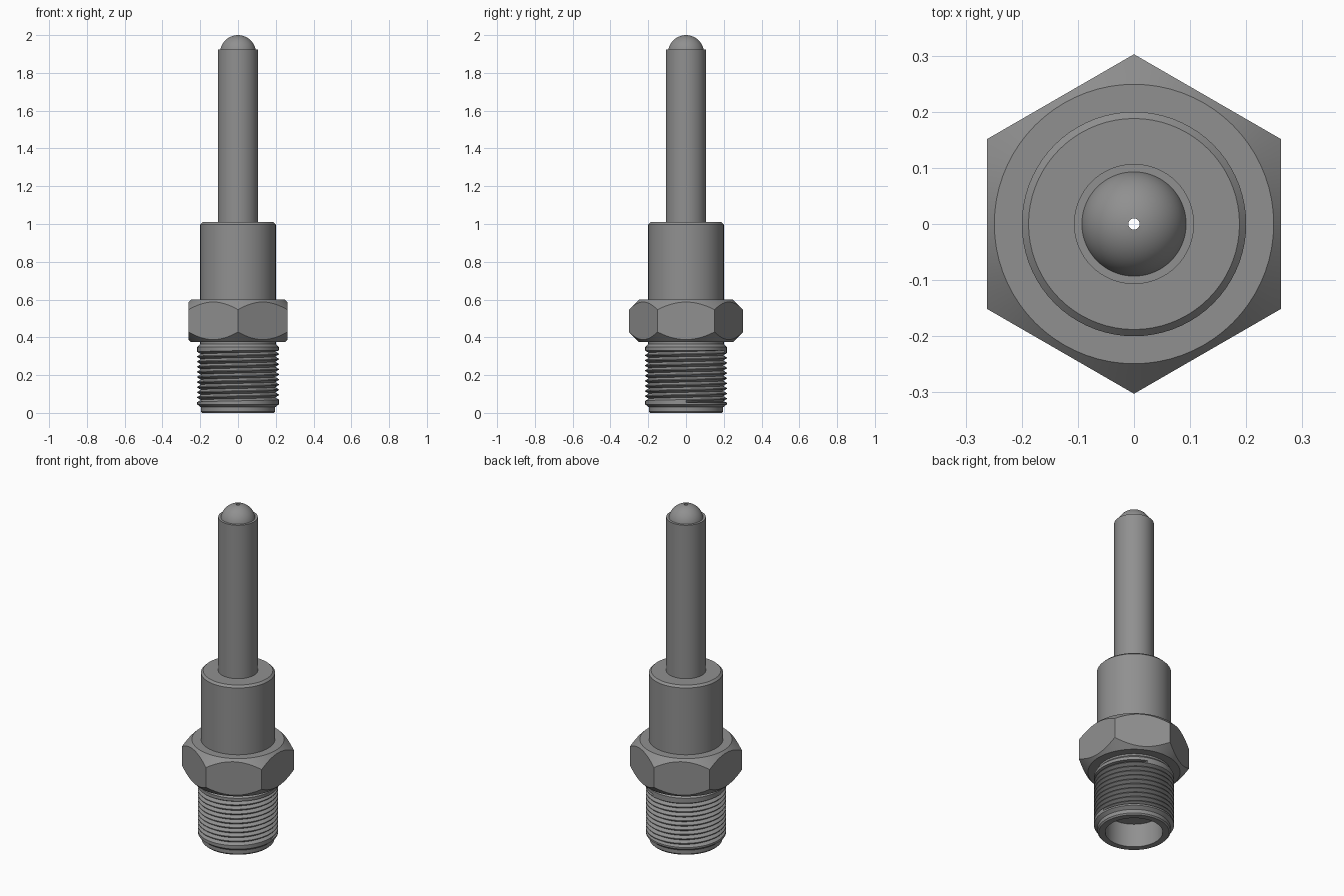
import bpy, bmesh, math

if "Cube" in bpy.data.objects:
    bpy.data.objects.remove(bpy.data.objects["Cube"])

N = 72  # columns around the axis

metal = bpy.data.materials.new("dark_metal")
metal.diffuse_color = (0.28, 0.28, 0.28, 1)
metal.use_nodes = True
metal.node_tree.nodes["Principled BSDF"].inputs["Base Color"].default_value = metal.diffuse_color


def surface(name, rows):
    """Revolve rows, each a function angle -> (radius, z), listed outer side upward."""
    bm = bmesh.new()
    grid = []
    for row in rows:
        line = []
        for i in range(N + 1):
            a = 2 * math.pi * i / N
            r, z = row(a)
            line.append(bm.verts.new((r * math.cos(a), r * math.sin(a), z)))
        grid.append(line)
    for low, high in zip(grid, grid[1:]):
        for i in range(N):
            bm.faces.new((low[i], low[i + 1], high[i + 1], high[i]))
    bmesh.ops.remove_doubles(bm, verts=bm.verts[:], dist=1e-5)
    me = bpy.data.meshes.new(name)
    bm.to_mesh(me)
    bm.free()
    me.materials.append(metal)
    ob = bpy.data.objects.new(name, me)
    bpy.context.collection.objects.link(ob)
    bpy.context.view_layer.objects.active = ob
    ob.select_set(True)
    bpy.ops.object.shade_smooth_by_angle(angle=math.radians(30))
    ob.select_set(False)
    return ob


def lathe(name, profile):
    return surface(name, [lambda a, p=p: p for p in profile])


# Bore and lower lip, from the nozzle hole down and around to the thread start
lathe("bore_and_lip", [(0.01, 1.992), (0.01, 1.86), (0.07, 1.80), (0.07, 0.14),
                       (0.155, 0.14), (0.155, 0.0), (0.19, 0.0), (0.197, 0.008),
                       (0.197, 0.03), (0.216, 0.045), (0.216, 0.055)])

# Collar above the thread and neck under the hex
lathe("thread_collar", [(0.216, 0.33), (0.216, 0.348), (0.2, 0.364), (0.2, 0.385)])

# Stepped sleeve
lathe("sleeve", [(0.2, 0.59), (0.2, 0.998), (0.188, 1.01), (0.1, 1.01)])

# Long tube with flat rim
lathe("tube", [(0.107, 1.005), (0.107, 1.924), (0.09, 1.924)])

# Rounded tip ending at the small hole
R, C = 0.095, 1.905
start, end = math.asin(0.015 / R), math.acos(0.01 / R)
angles = [start + (end - start) * k / 14 for k in range(15)]
lathe("dome_tip", [(R * math.cos(t), C + R * math.sin(t)) for t in angles]
      + [(0.01, 1.99)])


# Hex nut with 45 degree chamfers on its corners
def hex_radius(a):
    return 0.262 / math.cos((a + math.pi / 6) % (math.pi / 3) - math.pi / 6)


surface("hex_nut", [
    lambda a: (0.19, 0.375),
    lambda a: (0.249, 0.375),
    lambda a: (hex_radius(a), 0.375 + hex_radius(a) - 0.249),
    lambda a: (hex_radius(a), 0.6 - hex_radius(a) + 0.249),
    lambda a: (0.249, 0.6),
    lambda a: (0.19, 0.6)])

# Helical thread, clipped flat at both ends
PITCH, Z0, Z1 = 0.027, 0.055, 0.33


def thread_row(turn, radius):
    def row(a):
        z = Z0 + PITCH * (turn + a / (2 * math.pi))
        if z <= Z0 or z >= Z1:
            return 0.216, min(max(z, Z0), Z1)
        return radius, z
    return row


surface("thread", [thread_row(t + f, r) for t in range(-2, 12)
                   for f, r in ((0, 0.197), (0.42, 0.216), (0.58, 0.216))])
